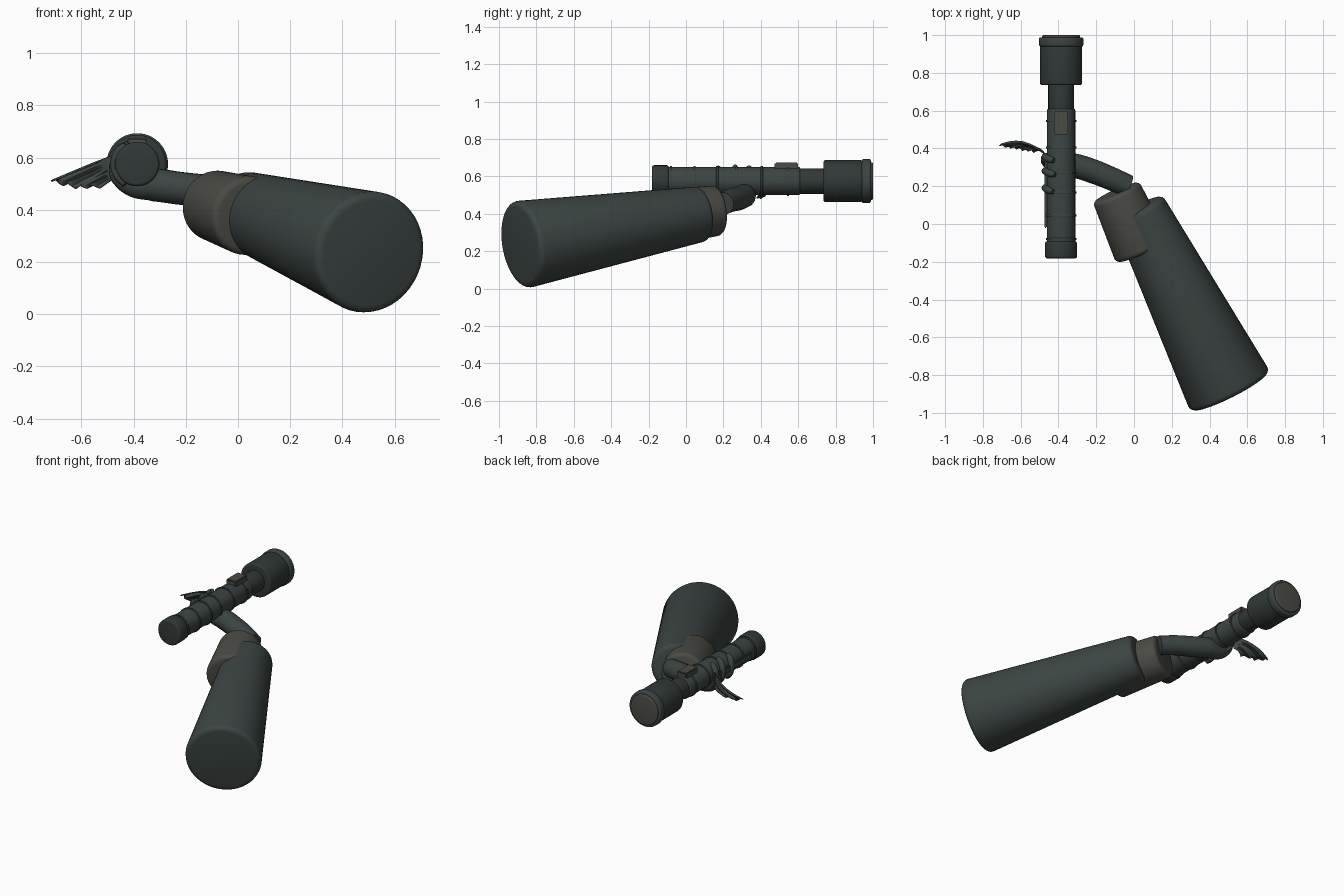
import bpy, bmesh, math
from mathutils import Vector

if "Cube" in bpy.data.objects:
    bpy.data.objects.remove(bpy.data.objects["Cube"])


def material(name, rgb):
    m = bpy.data.materials.new(name)
    m.diffuse_color = (*rgb, 1)
    m.use_nodes = True
    m.node_tree.nodes["Principled BSDF"].inputs["Base Color"].default_value = m.diffuse_color
    return m


GREEN = material("dark_green", (0.045, 0.06, 0.057))
BLACK = material("near_black", (0.03, 0.04, 0.038))
BROWN = material("dark_brown", (0.07, 0.07, 0.06))


def finish(name, bm, mat, angle=40):
    bmesh.ops.recalc_face_normals(bm, faces=bm.faces[:])
    me = bpy.data.meshes.new(name)
    bm.to_mesh(me)
    bm.free()
    ob = bpy.data.objects.new(name, me)
    bpy.context.collection.objects.link(ob)
    me.materials.append(mat)
    bpy.ops.object.select_all(action='DESELECT')
    bpy.context.view_layer.objects.active = ob
    ob.select_set(True)
    bpy.ops.object.shade_smooth_by_angle(angle=math.radians(angle))
    return ob


def lathe(name, start, direction, profile, mat, n=48):
    """Closed turned solid; profile is (distance along axis, radius)."""
    q = Vector(direction).to_track_quat('Z', 'Y')
    bm = bmesh.new()
    rings = []
    for t, r in profile:
        rings.append([bm.verts.new(Vector(start) + q @ Vector(
            (r * math.cos(2 * math.pi * i / n), r * math.sin(2 * math.pi * i / n), t)))
            for i in range(n)])
    for a, b in zip(rings, rings[1:]):
        for i in range(n):
            bm.faces.new((a[i], a[(i + 1) % n], b[(i + 1) % n], b[i]))
    bm.faces.new(rings[0][::-1])
    bm.faces.new(rings[-1])
    return finish(name, bm, mat)


def drum(name, start, end, r0, r1, mat, b=0.01):
    """Tapered cylinder with rounded rims."""
    d = Vector(end) - Vector(start)
    arc = [math.radians(a) for a in (0, 22.5, 45, 67.5, 90)]
    prof = [(b - b * math.cos(a), r0 - b + b * math.sin(a)) for a in arc]
    prof += [(d.length - b + b * math.sin(a), r1 - b + b * math.cos(a)) for a in arc]
    return lathe(name, start, d, prof, mat)


def tube(name, pts, mat, flat=1.0):
    """Swept limb; pts are (x, y, z, radius)."""
    cu = bpy.data.curves.new(name, 'CURVE')
    cu.dimensions = '3D'
    cu.bevel_depth = 1
    cu.bevel_resolution = 5
    cu.use_fill_caps = True
    cu.resolution_u = 8
    s = cu.splines.new('BEZIER')
    s.bezier_points.add(len(pts) - 1)
    for p, c in zip(s.bezier_points, pts):
        p.co = c[:3]
        p.radius = c[3]
        p.handle_left_type = p.handle_right_type = 'AUTO'
    cu.materials.append(mat)
    ob = bpy.data.objects.new(name, cu)
    bpy.context.collection.objects.link(ob)
    return ob


def box(name, centre, size, mat, bevel=0.006):
    bm = bmesh.new()
    bmesh.ops.create_cube(bm, size=1)
    bmesh.ops.scale(bm, vec=size, verts=bm.verts)
    bmesh.ops.translate(bm, vec=centre, verts=bm.verts)
    bmesh.ops.bevel(bm, geom=bm.edges[:], offset=bevel, segments=2, affect='EDGES')
    return finish(name, bm, mat)


# scope, built along y
CX, CZ = -0.386, 0.575


def section(name, y0, y1, r, mat, b=0.008):
    return drum(name, (CX, y0, CZ), (CX, y1, CZ), r, r, mat, b)


section("eyepiece", -0.182, -0.092, 0.085, BLACK, 0.012)
section("scope_body", -0.10, 0.61, 0.075, GREEN)
section("scope_neck", 0.60, 0.75, 0.068, BLACK)
section("lens_housing", 0.735, 0.945, 0.112, BLACK, 0.012)
section("lens_ring", 0.94, 0.988, 0.118, GREEN, 0.01)
section("lens", 0.97, 1.0, 0.10, BROWN, 0.006)
for i, y in enumerate((-0.08, 0.045, 0.167, 0.27, 0.405, 0.545)):
    section(f"scope_band_{i}", y - 0.006, y + 0.006, 0.081, GREEN, 0.003)
box("top_block", (CX, 0.537, CZ + 0.08), (0.075, 0.125, 0.04), BROWN)
box("side_rail", (-0.468, 0.16, CZ), (0.014, 0.36, 0.04), GREEN, 0.004)

# large sleeve and the cuff nested in its upper end
drum("sleeve", (0.51, -0.888, 0.234), (0.02, 0.085, 0.40), 0.234, 0.15, GREEN, 0.03)
drum("cuff", (0.045, -0.145, 0.375), (-0.095, 0.17, 0.418), 0.152, 0.136, BROWN, 0.025)

# arm reaching under the scope, palm curling up its left side
tube("arm", [(-0.03, 0.20, 0.455, 0.06), (-0.12, 0.24, 0.472, 0.062),
             (-0.22, 0.28, 0.482, 0.064), (-0.32, 0.31, 0.495, 0.064),
             (-0.40, 0.32, 0.498, 0.05), (-0.455, 0.33, 0.53, 0.035),
             (-0.475, 0.35, 0.58, 0.02)], GREEN)

# fingers hooked over the tube
for k, (y, top) in enumerate(((0.345, 118), (0.27, 112), (0.18, 120))):
    pts = []
    for j in range(6):
        a = math.radians(240 + (top - 240) * j / 5)
        pts.append((CX + 0.084 * math.cos(a), y + 0.012 * math.sin(j * 0.8),
                    CZ + 0.084 * math.sin(a), 0.019 if j < 5 else 0.013))
    tube(f"finger_{k}", pts, GREEN)

# pleated cloth fan on the left of the hand
bm = bmesh.new()
ribs, steps = 12, 6
tip, low = Vector((-0.715, 0.42, 0.51)), Vector((-0.53, 0.385, 0.49))
grid = []
for i in range(ribs + 1):
    f = i / ribs
    root = Vector((-0.475, 0.375, 0.612 - 0.09 * f))
    rim = tip.lerp(low, f) + Vector((0, 0, -0.012 * math.sin(math.pi * f)))
    rim.z += 0.01 * (i % 3 == 1) - 0.006 * (i % 3 == 0) * (0 < i)
    row = []
    for j in range(steps + 1):
        t = j / steps
        p = root.lerp(rim, t)
        p.y += 0.035 * math.sin(math.pi * t) * (1 - 0.6 * f)
        p.y += 0.012 * t * (1 - t * 0.4) * (1 if i % 2 else -1)
        row.append(bm.verts.new(p))
    grid.append(row)
for a, b in zip(grid, grid[1:]):
    for j in range(steps):
        bm.faces.new((a[j], a[j + 1], b[j + 1], b[j]))
fan = finish("cloth_fan", bm, GREEN)
solid = fan.modifiers.new("thickness", 'SOLIDIFY')
solid.thickness = 0.008
solid.offset = 0
